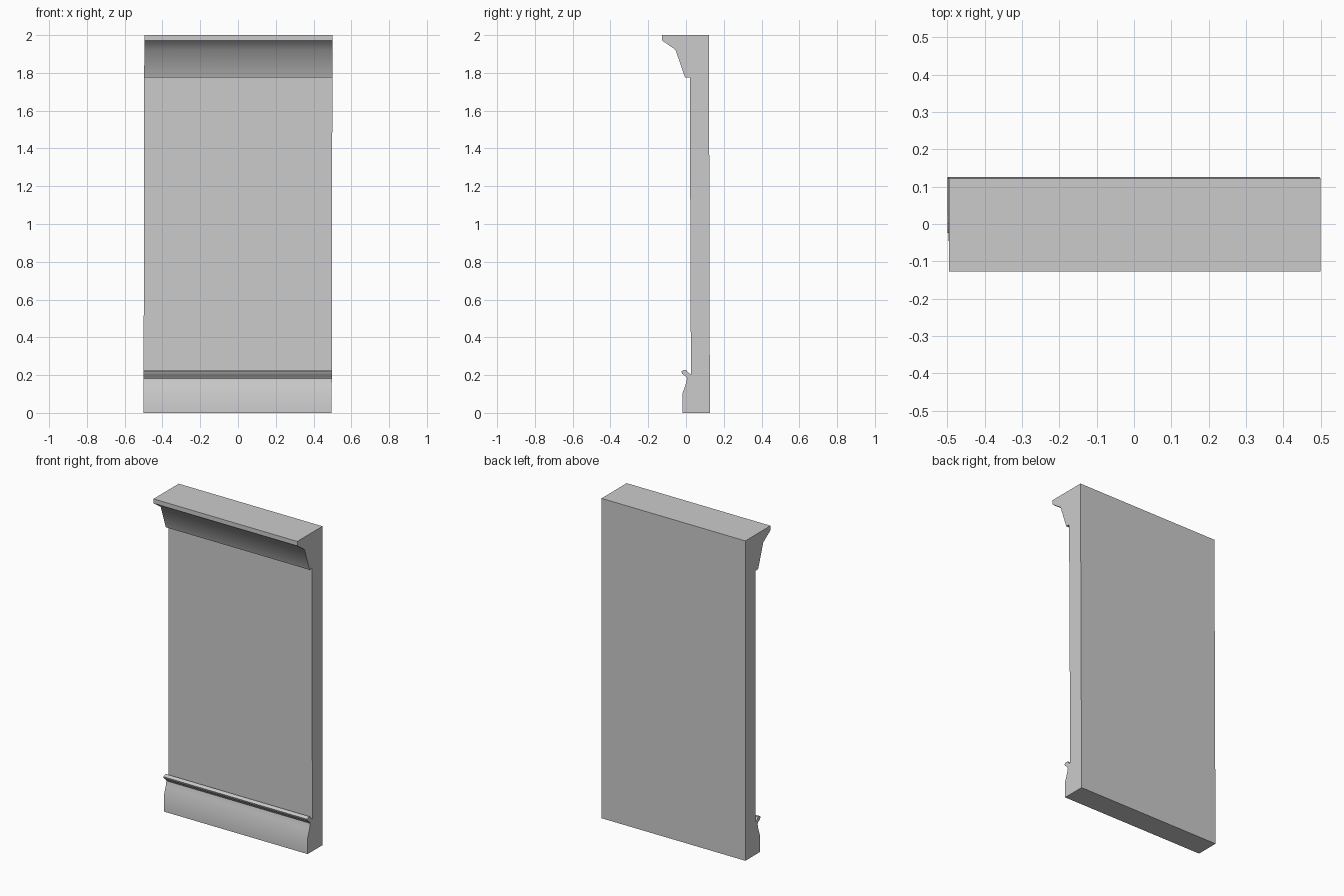
import bpy, bmesh
from math import radians

if "Cube" in bpy.data.objects:
    bpy.data.objects.remove(bpy.data.objects["Cube"])

# Side outline (y, z), extruded along x
base_molding = [(-0.022, 0), (-0.022, 0.10), (-0.003, 0.153), (0.003, 0.183),
                (-0.003, 0.193), (-0.022, 0.207), (-0.026, 0.22), (-0.016, 0.227),
                (0.0, 0.227), (0.006, 0.217), (0.024, 0.203)]
cornice = [(0.022, 1.775), (-0.003, 1.775), (-0.053, 1.922),
           (-0.125, 1.972), (-0.125, 2.0)]
back = [(0.124, 2.0), (0.124, 0)]
profile = base_molding + cornice + back

bm = bmesh.new()
face = bm.faces.new([bm.verts.new((-0.498, y, z)) for y, z in profile])
ext = bmesh.ops.extrude_face_region(bm, geom=[face])
verts = [g for g in ext["geom"] if isinstance(g, bmesh.types.BMVert)]
bmesh.ops.translate(bm, verts=verts, vec=(0.996, 0, 0))

# Very slight lean of the wall
for v in bm.verts:
    lean = v.co.z - 1
    v.co.x += 0.002 * lean
    v.co.y -= 0.0025 * lean
bmesh.ops.recalc_face_normals(bm, faces=bm.faces)

mesh = bpy.data.meshes.new("molded_wall_panel")
bm.to_mesh(mesh)
bm.free()
wall = bpy.data.objects.new("molded_wall_panel", mesh)
bpy.context.collection.objects.link(wall)
bpy.context.view_layer.objects.active = wall
wall.select_set(True)
bpy.ops.object.shade_smooth_by_angle(angle=radians(40))
